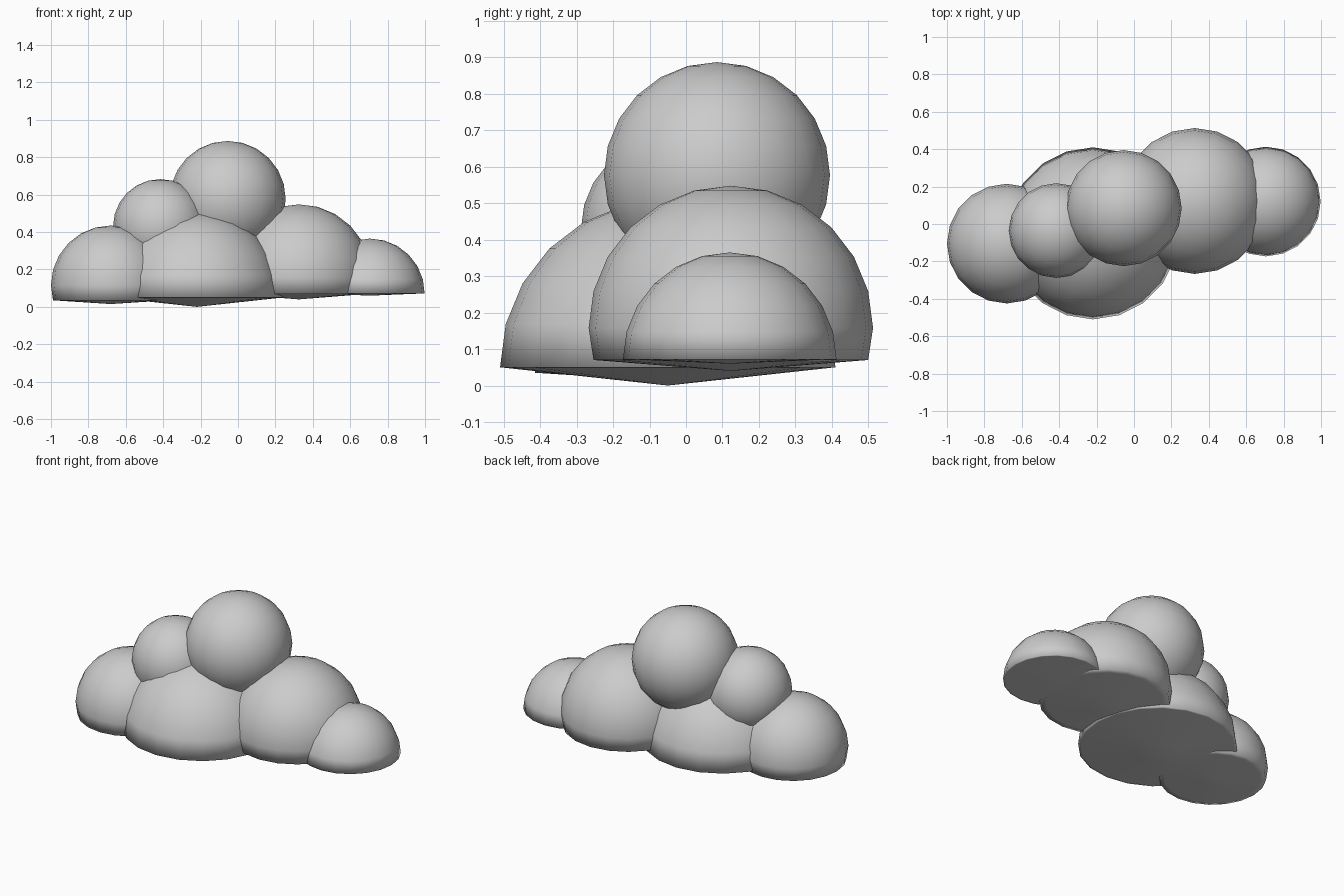
import bpy, bmesh, math

if "Cube" in bpy.data.objects:
    bpy.data.objects.remove(bpy.data.objects["Cube"])


def puff(name, centre, radius, rim=None, dip=0.0):
    """Smooth ball; everything below the rim height becomes a shallow cone."""
    bm = bmesh.new()
    bmesh.ops.create_uvsphere(bm, u_segments=20, v_segments=12, radius=radius)
    bmesh.ops.translate(bm, verts=bm.verts, vec=centre)
    if rim is not None:
        low = [v for v in bm.verts if v.co.z <= rim + 0.001]
        dist = {v: math.hypot(v.co.x - centre[0], v.co.y - centre[1]) for v in low}
        edge = max(dist.values())
        for v in low:
            v.co.z = rim - dip * max(0.0, 1 - dist[v] / edge)
    for f in bm.faces:
        f.smooth = True
    mesh = bpy.data.meshes.new(name)
    bm.to_mesh(mesh)
    bm.free()
    obj = bpy.data.objects.new(name, mesh)
    bpy.context.collection.objects.link(obj)
    return obj


# Flat-bottomed lower puffs of the cloud
puff("left_puff", (-0.68, -0.105, 0.115), 0.32, 0.035, 0.02)
puff("centre_puff", (-0.22, -0.05, 0.05), 0.46, 0.05, 0.05)
puff("right_puff", (0.325, 0.123, 0.158), 0.39, 0.07, 0.03)
puff("far_right_puff", (0.705, 0.12, 0.072), 0.293, 0.072, 0.012)

# Round upper puffs
puff("top_puff", (-0.055, 0.085, 0.577), 0.31)
puff("upper_left_puff", (-0.415, -0.035, 0.43), 0.253)
